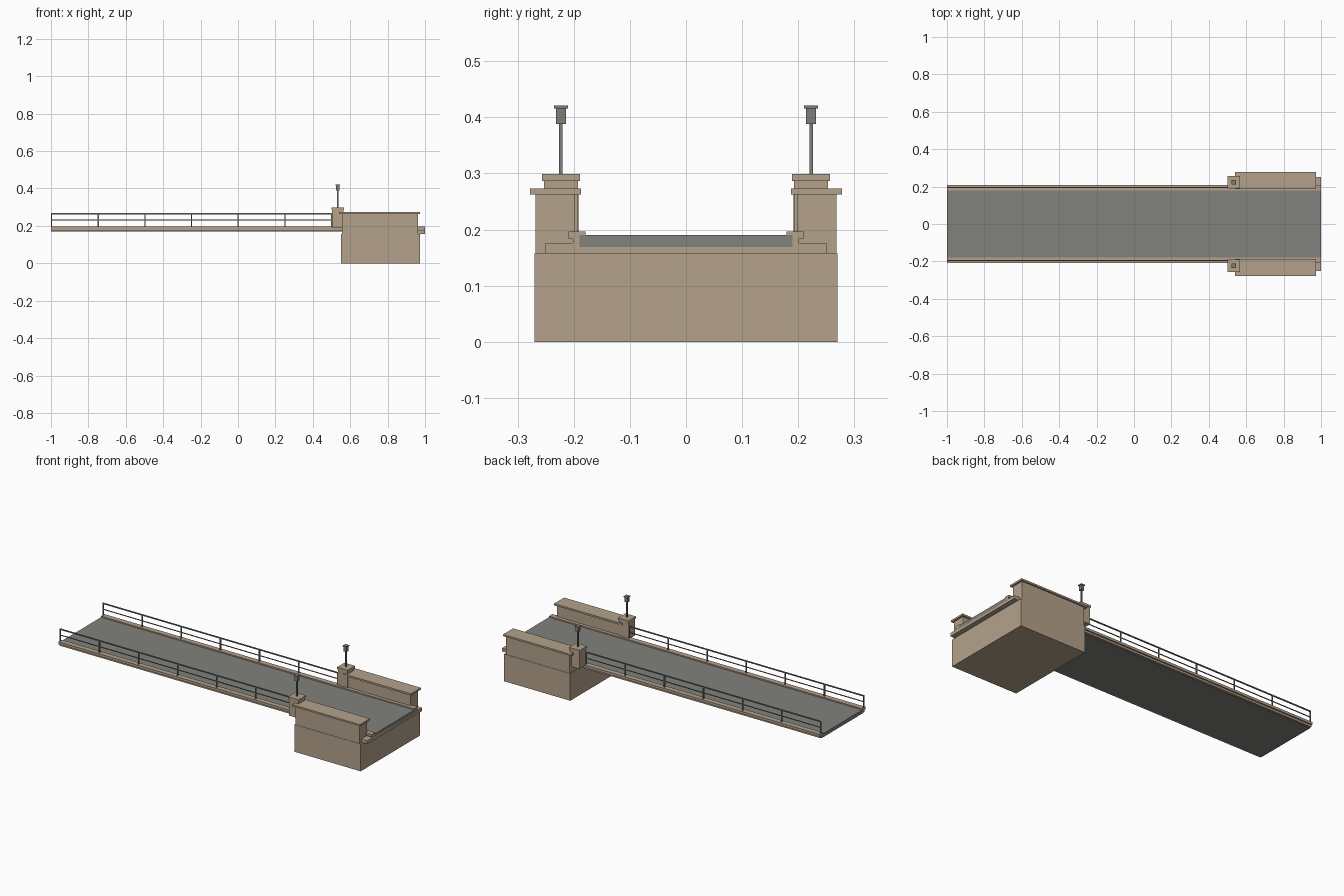
import bpy

if "Cube" in bpy.data.objects:
    bpy.data.objects.remove(bpy.data.objects["Cube"])


def material(name, rgb):
    m = bpy.data.materials.new(name)
    m.diffuse_color = (*rgb, 1)
    m.use_nodes = True
    m.node_tree.nodes["Principled BSDF"].inputs["Base Color"].default_value = m.diffuse_color
    return m


STONE = material("tan_stone", (0.46, 0.36, 0.26))
ROAD = material("road_grey", (0.22, 0.225, 0.20))
METAL = material("metal_grey", (0.20, 0.21, 0.19))


def box(name, mat, x, y, z):
    """Flat-sided box from (min, max) ranges."""
    verts = [(a, b, c) for a in x for b in y for c in z]
    faces = [(0, 1, 3, 2), (4, 6, 7, 5), (0, 4, 5, 1),
             (2, 3, 7, 6), (0, 2, 6, 4), (1, 5, 7, 3)]
    me = bpy.data.meshes.new(name)
    me.from_pydata(verts, [], faces)
    me.materials.append(mat)
    ob = bpy.data.objects.new(name, me)
    bpy.context.collection.objects.link(ob)
    return ob


def pair(name, mat, x, y, z):
    """The same box on both sides of the bridge."""
    box(name + "_back", mat, x, y, z)
    box(name + "_front", mat, x, (-y[1], -y[0]), z)


def column(name, mat, cx, cy, half, z):
    """Pair of square boxes around a vertical axis."""
    pair(name, mat, (cx - half, cx + half), (cy - half, cy + half), z)


# Roadway with side beams and curbs
box("road_deck", ROAD, (-1, 1), (-0.19, 0.19), (0.169, 0.19))
pair("side_beam", STONE, (-1, 1), (0.19, 0.201), (0.172, 0.183))
pair("curb", STONE, (-1, 1), (0.179, 0.209), (0.183, 0.197))

# Abutment with bearing slab
box("abutment", STONE, (0.55, 0.972), (-0.27, 0.27), (0, 0.157))
box("bearing_slab", STONE, (0.56, 1), (-0.25, 0.25), (0.157, 0.176))

# Parapet walls with capstones
pair("parapet_wall", STONE, (0.555, 0.962), (0.198, 0.268), (0.157, 0.263))
pair("parapet_cap", STONE, (0.54, 0.973), (0.187, 0.278), (0.263, 0.273))

# Pillars carrying lamps
PX, PY = 0.533, 0.223
column("pillar", STONE, PX, PY, 0.0305, (0.19, 0.287))
column("pillar_cap", STONE, PX, PY, 0.034, (0.287, 0.299))
column("lamp_pole", METAL, PX, PY, 0.003, (0.299, 0.39))
column("lantern", METAL, PX, PY, 0.009, (0.388, 0.416))
column("lantern_cap", METAL, PX, PY, 0.0125, (0.416, 0.421))

# Railings: posts every quarter unit and two rails
RY = 0.195
for i in range(7):
    px = -0.997 + i * 0.2495
    column(f"rail_post_{i}", METAL, px, RY, 0.003, (0.197, 0.266))
for name, z, h in (("top_rail", 0.265, 0.003), ("mid_rail", 0.231, 0.002)):
    pair(name, METAL, (-1, 0.503), (RY - h, RY + h), (z - h, z + h))
